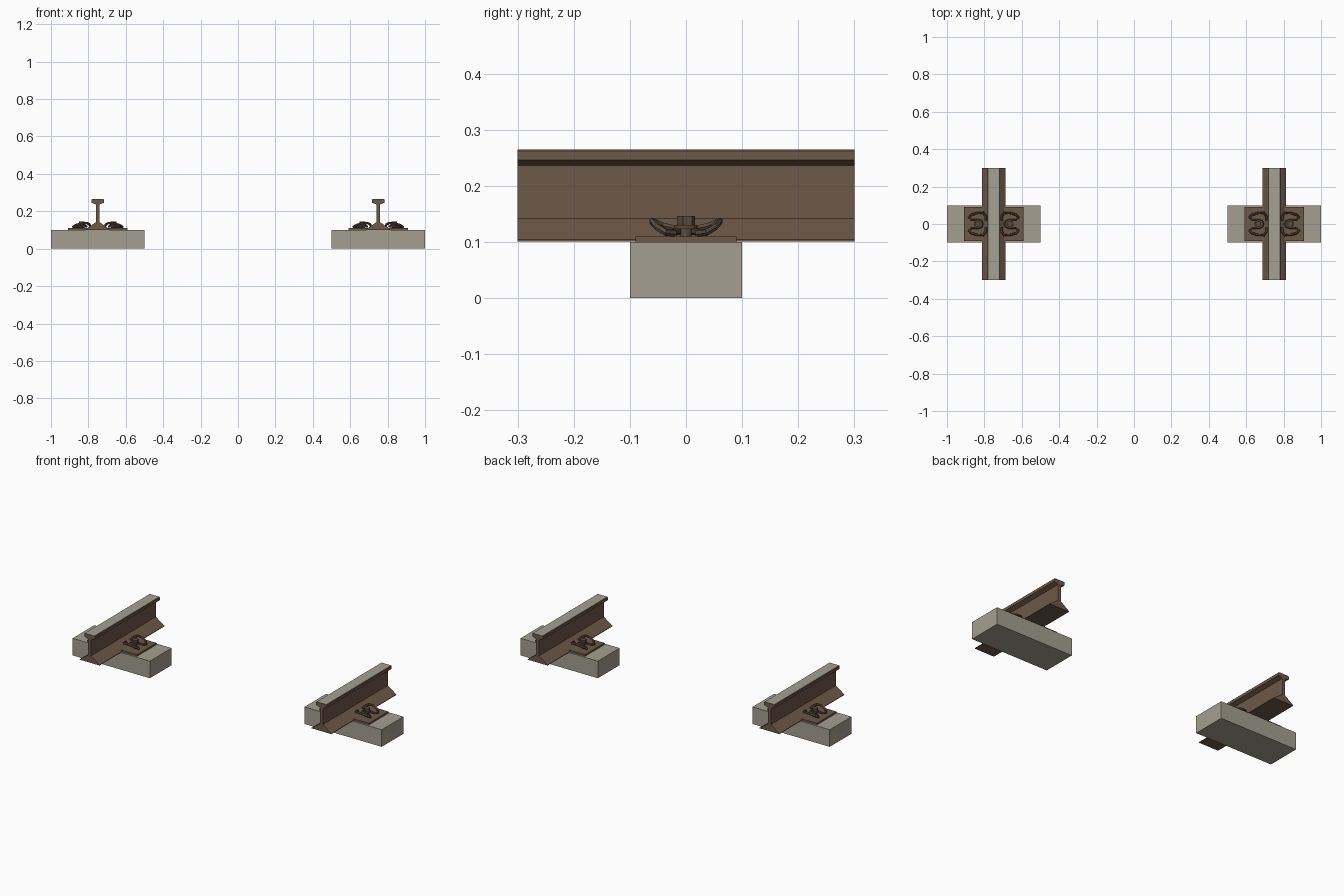
import bpy, bmesh, math
from mathutils import Matrix

if "Cube" in bpy.data.objects:
    bpy.data.objects.remove(bpy.data.objects["Cube"])


def material(name, rgb):
    m = bpy.data.materials.new(name)
    m.diffuse_color = (*rgb, 1)
    m.use_nodes = True
    m.node_tree.nodes["Principled BSDF"].inputs["Base Color"].default_value = m.diffuse_color
    return m


CONCRETE = material("concrete", (0.37, 0.35, 0.28))
POLISHED = material("polished_steel", (0.37, 0.35, 0.29))
RUST = material("rusty_steel", (0.155, 0.10, 0.066))
DARK = material("dark_fastener_steel", (0.105, 0.07, 0.05))


def add_mesh(name, bm, *mats):
    bmesh.ops.recalc_face_normals(bm, faces=bm.faces[:])
    me = bpy.data.meshes.new(name)
    bm.to_mesh(me)
    bm.free()
    for m in mats:
        me.materials.append(m)
    ob = bpy.data.objects.new(name, me)
    bpy.context.collection.objects.link(ob)
    return ob


def box(name, x0, x1, y0, y1, z0, z1, mat):
    bm = bmesh.new()
    bmesh.ops.create_cube(bm, size=1)
    for v in bm.verts:
        v.co = ((x0 + x1) / 2 + v.co.x * (x1 - x0),
                (y0 + y1) / 2 + v.co.y * (y1 - y0),
                (z0 + z1) / 2 + v.co.z * (z1 - z0))
    return add_mesh(name, bm, mat)


def rail(name, cx):
    # half profile from foot to head, mirrored and extruded along y
    half = [(0.064, 0.101), (0.064, 0.104), (0.009, 0.142), (0.009, 0.236),
            (0.034, 0.246), (0.034, 0.262), (0.031, 0.265)]
    profile = half + [(-x, z) for x, z in reversed(half)]
    bm = bmesh.new()
    face = bm.faces.new([bm.verts.new((cx + x, -0.3, z)) for x, z in profile])
    out = bmesh.ops.extrude_face_region(bm, geom=[face], use_keep_orig=True)
    for g in out["geom"]:
        if isinstance(g, bmesh.types.BMVert):
            g.co.y = 0.3
    bm.normal_update()
    for f in bm.faces:
        # worn running surface on the top of the head
        f.material_index = int(f.calc_center_median().z > 0.2635)
    return add_mesh(name, bm, RUST, POLISHED)


def clip(name, cx, s):
    # bent spring rod: tips on the rail foot, middle loop held by the bolt
    half = [(0.042, 0.020, 0.124), (0.043, 0.042, 0.129), (0.056, 0.060, 0.137),
            (0.085, 0.059, 0.136), (0.118, 0.050, 0.126), (0.132, 0.036, 0.117),
            (0.120, 0.022, 0.116), (0.085, 0.022, 0.117), (0.065, 0.014, 0.119)]
    path = half + [(0.060, 0, 0.119)] + [(u, -y, z) for u, y, z in reversed(half)]
    cu = bpy.data.curves.new(name, "CURVE")
    cu.dimensions = "3D"
    cu.bevel_depth = 0.0065
    cu.bevel_resolution = 1
    cu.use_fill_caps = True
    sp = cu.splines.new("POLY")
    sp.points.add(len(path) - 1)
    for p, (u, y, z) in zip(sp.points, path):
        p.co = (cx + s * u, y, z, 1)
    tmp = bpy.data.objects.new(name + "_path", cu)
    bpy.context.collection.objects.link(tmp)
    bpy.context.view_layer.update()
    me = bpy.data.meshes.new_from_object(tmp.evaluated_get(
        bpy.context.evaluated_depsgraph_get()))
    bpy.data.objects.remove(tmp)
    me.materials.clear()
    me.materials.append(DARK)
    me.polygons.foreach_set("use_smooth", [False] * len(me.polygons))
    bpy.context.collection.objects.link(bpy.data.objects.new(name, me))


def bolt(name, x):
    # washer under a hexagonal head, with the shank below
    bm = bmesh.new()
    for sides, r, z0, z1 in ((12, 0.010, 0.109, 0.126), (12, 0.021, 0.123, 0.130),
                             (6, 0.0165, 0.130, 0.146)):
        bmesh.ops.create_cone(
            bm, cap_ends=True, segments=sides, radius1=r, radius2=r, depth=z1 - z0,
            matrix=Matrix.Translation((x, 0, (z0 + z1) / 2))
            @ Matrix.Rotation(math.radians(10), 4, "Z"))
    add_mesh(name, bm, DARK)


for side, cx in (("left", -0.75), ("right", 0.75)):
    box(side + "_sleeper_block", cx - 0.25, cx + 0.25, -0.1, 0.1, 0, 0.1, CONCRETE)
    box(side + "_base_plate", cx - 0.16, cx + 0.16, -0.09, 0.09, 0.099, 0.11, RUST)
    rail(side + "_rail", cx)
    for tag, s in (("west", -1), ("east", 1)):
        clip(f"{side}_{tag}_spring_clip", cx, s)
        bolt(f"{side}_{tag}_bolt", cx + s * 0.085)
